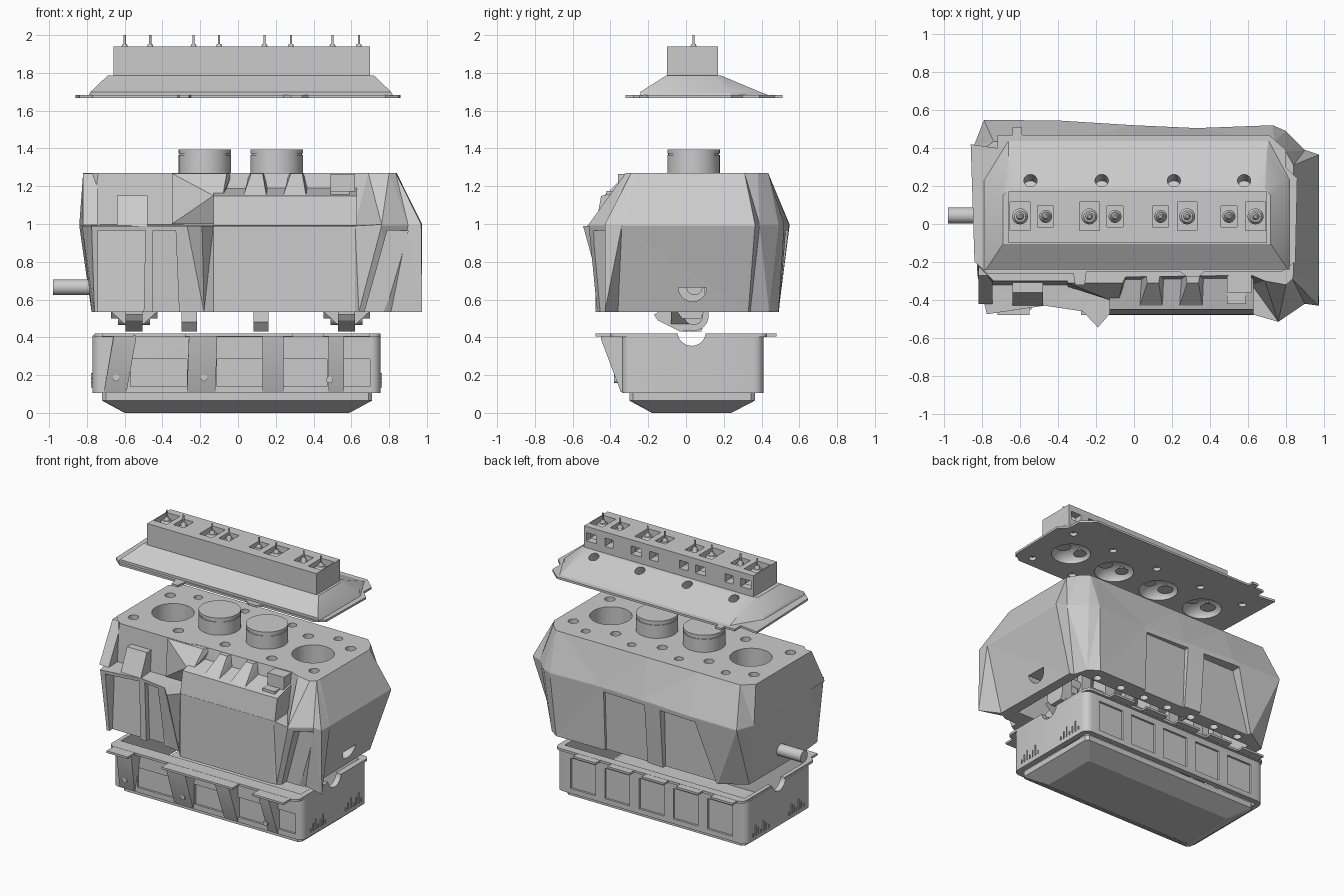
import bpy, bmesh, math
from mathutils import Matrix, Vector


def finish(name, bm):
    bmesh.ops.recalc_face_normals(bm, faces=bm.faces)
    me = bpy.data.meshes.new(name)
    bm.to_mesh(me)
    bm.free()
    ob = bpy.data.objects.new(name, me)
    bpy.context.collection.objects.link(ob)
    return ob


def box(bm, x0, x1, y0, y1, z0, z1):
    m = Matrix.Translation(((x0 + x1) / 2, (y0 + y1) / 2, (z0 + z1) / 2))
    bmesh.ops.create_cube(bm, size=1, matrix=m @ Matrix.Diagonal((x1 - x0, y1 - y0, z1 - z0, 1)))


def cyl(bm, p, r, h, axis=(0, 0, 1), r2=None, seg=32):
    rot = Vector(axis).to_track_quat('Z', 'Y').to_matrix().to_4x4()
    bmesh.ops.create_cone(bm, cap_ends=True, segments=seg, radius1=r, radius2=r if r2 is None else r2,
                          depth=h, matrix=Matrix.Translation(p) @ rot)


def loft(bm, rings):
    vs = [[bm.verts.new(p) for p in ring] for ring in rings]
    n = len(vs[0])
    for a, b in zip(vs, vs[1:]):
        for i in range(n):
            bm.faces.new((a[i], a[(i + 1) % n], b[(i + 1) % n], b[i]))
    bm.faces.new(vs[0][::-1])
    bm.faces.new(vs[-1])


def hull(bm, pts):
    bmesh.ops.convex_hull(bm, input=[bm.verts.new(p) for p in pts])


def at(pts, z):
    return [(x, y, z) for x, y in pts]


def rounded(x0, x1, y0, y1, r, n=4):
    out = []
    for k, (cx, cy) in enumerate([(x1 - r, y1 - r), (x0 + r, y1 - r), (x0 + r, y0 + r), (x1 - r, y0 + r)]):
        for i in range(n + 1):
            a = math.pi / 2 * (k + i / n)
            out.append((cx + r * math.cos(a), cy + r * math.sin(a)))
    return out


def cut(ob, bm):
    tool = finish("cutter", bm)
    tool.hide_render = True
    mod = ob.modifiers.new("cut", 'BOOLEAN')
    mod.operation, mod.solver, mod.object = 'DIFFERENCE', 'EXACT', tool
    bpy.context.view_layer.objects.active = ob
    bpy.ops.object.modifier_apply(modifier=mod.name)
    bpy.data.objects.remove(tool)


BORES = (-0.55, -0.175, 0.205, 0.575)
AXIS_Y = 0.04
DECK_BOLTS = [(x, y) for x in (-0.72, -0.36, 0.015, 0.39, 0.73) for y in (-0.17, 0.25)]

# --- sump: shallow tapered tray at the bottom
bm = bmesh.new()
loft(bm, [at(rounded(-0.60, 0.59, -0.18, 0.24, 0.01, 1), 0), at(rounded(-0.72, 0.71, -0.30, 0.365, 0.02, 1), 0.065),
          at(rounded(-0.72, 0.71, -0.30, 0.365, 0.02, 1), 0.104)])
sump = finish("sump_tray", bm)

# --- pan: hollow frame with recessed side panels and end notches
bm = bmesh.new()
loft(bm, [at(rounded(-0.77, 0.755, -0.34, 0.41, 0.05), z) for z in (0.104, 0.41)])
pan = finish("pan_body", bm)
bm = bmesh.new()
loft(bm, [at(rounded(-0.76, 0.755, -0.40, 0.43, 0.04), z) for z in (0.403, 0.42)])
flange = finish("pan_flange", bm)
PANELS = ((-0.57, -0.27), (-0.11, 0.13), (0.24, 0.47), (0.56, 0.70))
for ob in (pan, flange):
    bm = bmesh.new()
    box(bm, -0.73, 0.715, -0.30, 0.37, 0.05, 0.5)
    cut(ob, bm)
    bm = bmesh.new()
    cyl(bm, (0, 0.03, 0.43), 0.075, 2, (1, 0, 0))
    cut(ob, bm)
bm = bmesh.new()
for a, b in PANELS:
    box(bm, a, b, -0.5, -0.325, 0.14, 0.285)
for i in range(5):
    box(bm, -0.66 + i * 0.275, -0.46 + i * 0.275, 0.395, 0.5, 0.14, 0.36)
cut(pan, bm)

bm = bmesh.new()
for a, b, skew in ((-0.71, -0.59, 0.05), (-0.27, -0.12, 0.01), (0.13, 0.24, 0), (0.48, 0.56, 0)):
    hull(bm, [(x + skew * (z > 0.3), y, z) for x in (a, b) for y, z in
              ((-0.33, 0.41), (-0.45, 0.41), (-0.45, 0.39), (-0.345, 0.11), (-0.33, 0.11))])
finish("pan_webs", bm)
bm = bmesh.new()
for x in (-0.62, -0.345, -0.07, 0.205, 0.48):
    box(bm, x - 0.09, x + 0.09, 0.40, 0.48, 0.404, 0.419)
for a, b in ((-0.72, -0.55), (-0.28, 0.29), (0.45, 0.70)):
    box(bm, a, b, -0.48, -0.38, 0.404, 0.419)
for x in (-0.765, 0.75):
    for i in range(7):
        for y in (-0.25 + i * 0.028, 0.15 + i * 0.03):
            box(bm, x - 0.012, x + 0.012, y, y + 0.006, 0.135, 0.16 + 0.05 * (i % 3) / 2)
for x, z in ((-0.645, 0.185), (-0.18, 0.185), (0.485, 0.175)):
    cyl(bm, (x, -0.35, z), 0.018, 0.06, (0, 1, 0), seg=16)
finish("pan_tabs_and_ribs", bm)

# --- block: faceted casting; each row is x, y at shoulder / deck / base
PROFILE = [
    (-.825, -.27, -.82, -.22, -.775, -.27), (-.775, -.475, -.74, -.30, -.76, -.42),
    (-.47, -.43, -.47, -.30, -.47, -.41), (-.27, -.46, -.27, -.30, -.28, -.40),
    (-.19, -.545, -.19, -.30, -.18, -.42), (-.13, -.475, -.13, -.28, -.13, -.48),
    (.62, -.475, .62, -.27, .62, -.48), (.76, -.515, .69, -.30, .64, -.47),
    (.90, -.42, .80, -.32, .81, -.38), (.97, -.43, .835, -.29, .975, -.43),
    (.975, -.34, .84, -.26, .84, -.36),
    (.975, .365, .84, .31, .83, .33), (.90, .39, .80, .38, .80, .34),
    (.80, .49, .74, .435, .77, .44), (.73, .52, .70, .435, .70, .49),
    (.33, .505, .33, .435, .33, .485), (0, .52, 0, .435, 0, .48),
    (-.40, .545, -.40, .435, -.40, .51), (-.79, .548, -.74, .435, -.60, .49),
    (-.84, .42, -.82, .37, -.775, .38)]
mid = [p[:2] for p in PROFILE]
ledge = [(x, max(y, -0.32) if x < 0.7 else y) for x, y in mid]
bm = bmesh.new()
loft(bm, [at([p[4:] for p in PROFILE], 0.535), at(mid, 0.99), at(ledge, 0.998), at([p[2:4] for p in PROFILE], 1.27)])
bmesh.ops.triangulate(bm, faces=[f for f in bm.faces if len(f.verts) == 4])
block = finish("engine_block", bm)
bm = bmesh.new()
box(bm, -0.68, 0.76, -0.28, 0.36, 0.4, 0.93)
for i in range(7):
    cyl(bm, (-0.55 + i * 0.2, 0.40, 0.54), 0.028, 0.12, seg=20)
    cyl(bm, (-0.65 + i * 0.2, -0.325, 0.54), 0.024, 0.12, seg=20)
for x, y in DECK_BOLTS:
    cyl(bm, (x, y, 1.27), 0.035, 0.3, seg=20)
for x in BORES:
    cyl(bm, (x, 0.33, 1.27), 0.03, 0.3, seg=20)
cut(block, bm)
bm = bmesh.new()
for x in BORES:
    cyl(bm, (x, AXIS_Y, 1.1), 0.14, 0.5, seg=48)
half = [(AXIS_Y - 0.005 - 0.075 * math.cos(math.pi * i / 16), 0.665 - 0.075 * math.sin(math.pi * i / 16)) for i in range(17)]
loft(bm, [[(x, y, z) for y, z in half] for x in (0.72, 1.1)])
cut(block, bm)
# recesses between the casting ribs: x range at base, x range at shoulder, outer y, y at base and shoulder
bm = bmesh.new()
for b0, b1, t0, t1, out, yb, yt in ((-.74, -.50, -.74, -.49, -.7, -.385, -.36), (-.45, -.31, -.45, -.33, -.7, -.37, -.39),
                                    (.66, .80, .79, .90, -.7, -.40, -.41), (-.60, -.16, -.45, -.16, .7, .46, .475),
                                    (-.03, .31, -.03, .31, .7, .465, .485)):
    hull(bm, [(x, y, z) for x0, x1, yi, z in ((b0, b1, yb, 0.5), (t0, t1, yt, 0.965))
              for x in (x0, x1) for y in (yi, out)])
cut(block, bm)

# --- shelf, pockets and bosses on the front of the block
bm = bmesh.new()
SHELF = ((-0.25, 1.20), (-0.30, 1.18), (-0.45, 1.148), (-0.477, 0.992), (-0.25, 0.98))
hull(bm, [(x, y, z) for x in (-0.13, 0.63) for y, z in SHELF])
hull(bm, [(x, y, z) for x in (-0.64, -0.48) for y, z in ((-0.25, 1.15), (-0.36, 1.15), (-0.43, 0.99), (-0.25, 0.99))])
hull(bm, [(x, y, z) for x in (-0.82, -0.745) for y, z in ((-0.2, 1.268), (-0.27, 1.268), (-0.42, 0.995), (-0.2, 0.995))])
for x in (0.10, 0.31):
    hull(bm, [(x - 0.04, -0.25, 1.268), (x + 0.04, -0.25, 1.268), (x + 0.03, -0.31, 1.268), (x - 0.03, -0.31, 1.268),
              (x - 0.07, -0.43, 1.153), (x + 0.05, -0.43, 1.153), (x - 0.07, -0.25, 1.15), (x + 0.07, -0.25, 1.15)])
hull(bm, [(-0.35, -0.25, 1.268), (-0.03, -0.25, 1.268), (-0.35, -0.31, 1.268), (-0.06, -0.31, 1.268),
          (-0.13, -0.40, 1.15), (-0.08, -0.40, 1.15), (-0.35, -0.33, 1.0), (-0.13, -0.33, 1.0)])
box(bm, 0.49, 0.62, -0.36, -0.25, 1.1, 1.265)
box(bm, 0.49, 0.59, -0.42, -0.34, 1.1, 1.175)
bosses = finish("block_front_bosses", bm)

# --- crankshaft, webs, rods and pistons
bm = bmesh.new()
cyl(bm, (-0.13, AXIS_Y + 0.005, 0.665), 0.042, 1.70, (1, 0, 0))
for x, up in zip(BORES, (-1, 1, 1, -1)):
    cyl(bm, (x, AXIS_Y, 0.665 + up * 0.15), 0.05, 0.17, (1, 0, 0), seg=24)
    for s in (-1, 1):
        w = x + s * 0.083
        z1 = 0.43 if up > 0 and s < 0 else 0.56
        z0, z2 = (z1, 0.84) if up > 0 else (0.50, 0.80)
        hull(bm, [(w + dx, AXIS_Y + dy, z) for dx in (-0.04, 0.04) for dy, z in
                  ((-0.10, z0 + 0.05), (-0.06, z0), (0.04, z0), (0.06, z0 + 0.05), (0.06, z2), (-0.06, z2))])
finish("crankshaft", bm)
bm = bmesh.new()
for x, up in zip(BORES, (-1, 1, 1, -1)):
    pin, crown = 0.665 + up * 0.15, 1.212 + up * 0.18
    cyl(bm, (x, AXIS_Y, pin), 0.08, 0.08, (1, 0, 0))
    box(bm, x - 0.025, x + 0.025, AXIS_Y - 0.035, AXIS_Y + 0.035, pin + 0.05, crown - 0.1)
    if up < 0:
        hull(bm, [(x + dx, y, z) for dx in (-0.045, 0.045) for y, z in
                  ((-0.17, 0.52), (-0.15, 0.49), (-0.03, 0.43), (0.03, 0.44), (0.10, 0.49), (0.06, 0.55), (-0.1, 0.56))])
        hull(bm, [(x + dx, y, z) for y in (-0.08, 0.05) for dx, z in ((-0.12, 0.535), (0.12, 0.535), (0.05, 0.47), (-0.05, 0.47))])
finish("connecting_rods", bm)
bm = bmesh.new()
for x, up in zip(BORES, (-1, 1, 1, -1)):
    crown = 1.214 + up * 0.18
    loft(bm, [[(x + r * math.cos(math.tau * i / 48), AXIS_Y + r * math.sin(math.tau * i / 48), crown - d) for i in range(48)]
              for r, d in ((.139, .24), (.139, .03), (.134, .03), (.134, .022), (.139, .022), (.139, 0))])
finish("pistons", bm)

# --- cylinder head: gasket flange, sloped skirt and valve box
bm = bmesh.new()
FLANGE = [(-.84, -.20), (-.77, -.26), (-.32, -.26), (-.31, -.32), (-.26, -.32), (-.25, -.25), (.24, -.25), (.28, -.28),
          (.34, -.28), (.37, -.25), (.78, -.25), (.85, -.20), (.86, .24), (.80, .30), (.80, .39), (.71, .47),
          (-.59, .47), (-.59, .51), (-.64, .51), (-.64, .47), (-.72, .47), (-.72, .40), (-.86, .42)]
loft(bm, [at(FLANGE, z) for z in (1.667, 1.682)])
flange = finish("head_flange", bm)
bm = bmesh.new()
loft(bm, [at([(-.79, -.24), (.82, -.24), (.82, .235), (.71, .44), (-.66, .44), (-.79, .23)], 1.681),
          at([(-.78, -.24), (.81, -.24), (.81, .235), (.70, .39), (-.66, .39), (-.78, .23)], 1.70),
          at([(-.69, -.105), (.72, -.105), (.72, .15), (.69, .185), (-.66, .185), (-.69, .15)], 1.786)])
skirt = finish("head_skirt", bm)
bm = bmesh.new()
box(bm, -0.66, 0.70, -0.10, 0.17, 1.78, 1.94)
valve_box = finish("valve_box", bm)
for ob in (flange, skirt):
    bm = bmesh.new()
    for x in BORES:
        bmesh.ops.create_uvsphere(bm, u_segments=32, v_segments=12, radius=1, matrix=Matrix.Translation(
            (x, AXIS_Y, 1.66)) @ Matrix.Diagonal((0.13, 0.13, 0.09, 1)))
    for x, y in DECK_BOLTS:
        cyl(bm, (x, y, 1.66), 0.025, 0.06, seg=20)
    cut(ob, bm)
bm = bmesh.new()
for x in BORES:
    cyl(bm, (x + 0.005, 0.23, 1.77), 0.035, 0.16, (0, 0.42, 0.9), seg=24)
cut(skirt, bm)

VALVES = [(-.60, 1), (-.465, 0), (-.235, 1), (-.10, 0), (.14, 0), (.28, 1), (.50, 0), (.64, 1)]
size = lambda big: (0.052, 0.075) if big else (0.042, 0.055)
bm = bmesh.new()
for x, big in VALVES:
    w, d = size(big)
    box(bm, x - w, x + w, AXIS_Y - d, AXIS_Y + d, 1.83, 2)
cut(valve_box, bm)
bm = bmesh.new()
for x, big in VALVES:
    w = size(big)[0] * 0.8
    box(bm, x - w, x + w, 0.06, 0.3, 1.835, 1.895)
cut(valve_box, bm)

# --- valves with springs and retainers
bm = bmesh.new()
for x, big in VALVES:
    r = 0.042 if big else 0.034
    cyl(bm, (x, AXIS_Y, 1.85), 0.006, 0.30, seg=12)
    for i in range(4):
        cyl(bm, (x, AXIS_Y, 1.84 + i * 0.02), r * (0.9 if i % 2 else 0.7), 0.02, seg=24)
    cyl(bm, (x, AXIS_Y, 1.92), r, 0.02, r2=r * 0.7, seg=24)
    cyl(bm, (x, AXIS_Y, 1.942), 0.02, 0.024, r2=0.011, seg=16)
    cyl(bm, (x, AXIS_Y, 1.71), r + 0.01, 0.03, r2=0.012, seg=24)
finish("valves", bm)

# --- smooth round parts, keep the faceted castings flat
bpy.ops.object.select_all(action='SELECT')
for ob in (block, sump, bosses):
    ob.select_set(False)
bpy.ops.object.shade_smooth_by_angle(angle=math.radians(25))
